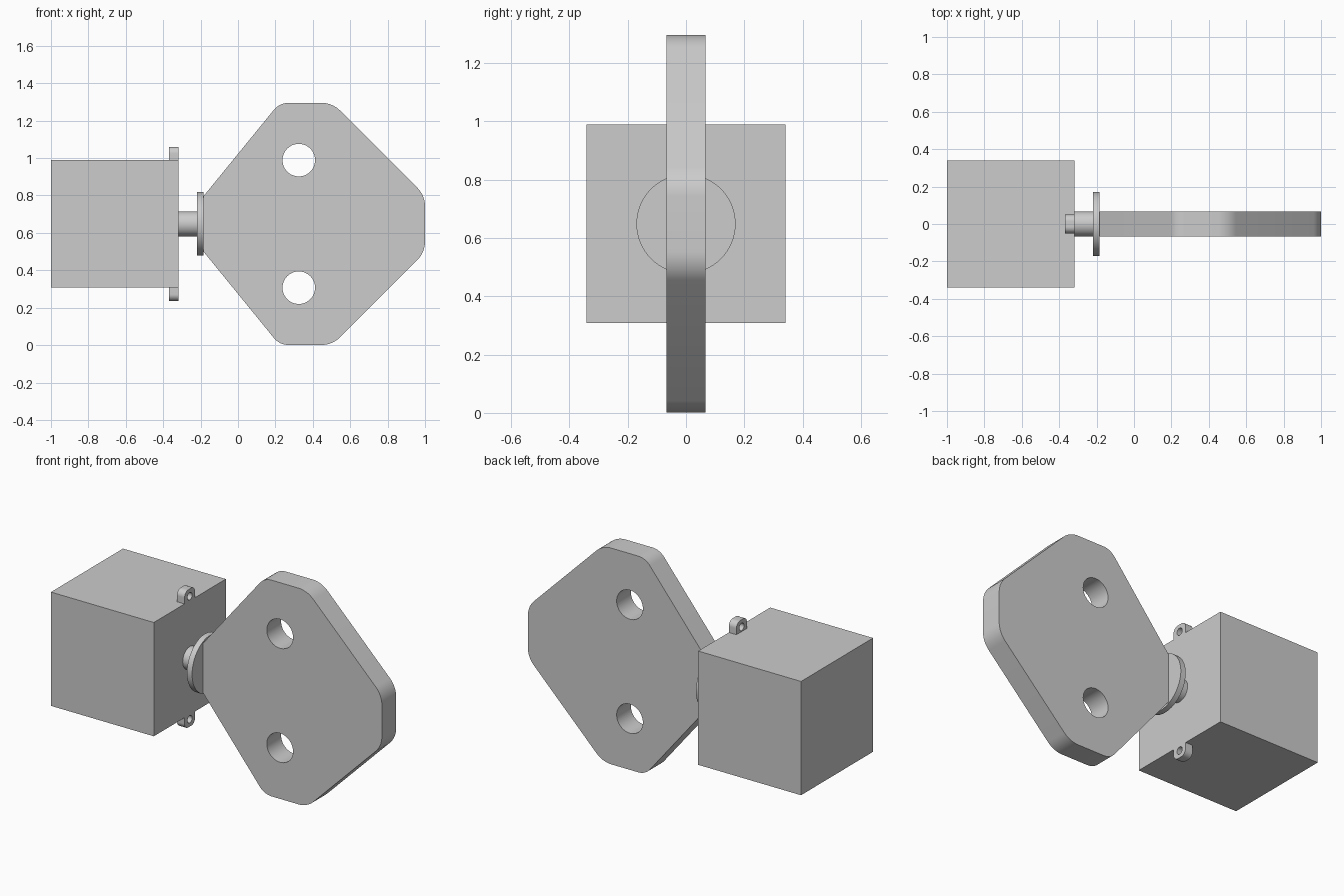
import bpy, bmesh, math
from mathutils import Vector

if "Cube" in bpy.data.objects:
    bpy.data.objects.remove(bpy.data.objects["Cube"])

grey = bpy.data.materials.new("plain grey")
grey.use_nodes = True
colour = (0.604, 0.604, 0.604, 1)
grey.diffuse_color = colour
grey.node_tree.nodes["Principled BSDF"].inputs["Base Color"].default_value = colour

MID = 0.648            # height of the shaft axis
QUARTER = math.pi / 2


def finish(ob, name):
    """Name, colour and smooth the active object."""
    ob.name = name
    ob.data.materials.clear()
    ob.data.materials.append(grey)
    bpy.ops.object.shade_smooth_by_angle(angle=math.radians(30))
    return ob


def circle(x, y, r, n=48):
    return [(x + r * math.cos(i * math.tau / n), y + r * math.sin(i * math.tau / n))
            for i in range(n)]


def rounded(corners, steps=8):
    """Outline from (x, y, radius) corners, each replaced by a tangent arc."""
    out = []
    for i, (x, y, r) in enumerate(corners):
        p = Vector((x, y))
        if not r:
            out.append((x, y))
            continue
        a = (Vector(corners[i - 1][:2]) - p).normalized()
        b = (Vector(corners[(i + 1) % len(corners)][:2]) - p).normalized()
        half = a.angle(b) / 2
        centre = p + (a + b).normalized() * (r / math.sin(half))
        start = p + a * (r / math.tan(half)) - centre
        end = p + b * (r / math.tan(half)) - centre
        for k in range(steps + 1):
            out.append(tuple(centre + start.lerp(end, k / steps).normalized() * r))
    return out


def plate(name, loops, thickness, location, rotation):
    """Extruded flat profile; loops after the first become holes."""
    curve = bpy.data.curves.new(name, "CURVE")
    curve.dimensions = "2D"
    curve.fill_mode = "BOTH"
    curve.extrude = thickness / 2
    for loop in loops:
        spline = curve.splines.new("POLY")
        spline.points.add(len(loop) - 1)
        for point, (x, y) in zip(spline.points, loop):
            point.co = (x, y, 0, 1)
        spline.use_cyclic_u = True
    ob = bpy.data.objects.new(name, curve)
    bpy.context.collection.objects.link(ob)
    ob.location, ob.rotation_euler = location, rotation
    bpy.ops.object.select_all(action="DESELECT")
    ob.select_set(True)
    bpy.context.view_layer.objects.active = ob
    bpy.ops.object.convert(target="MESH")
    ob = bpy.context.object
    bm = bmesh.new()
    bm.from_mesh(ob.data)
    bmesh.ops.remove_doubles(bm, verts=bm.verts, dist=1e-5)
    bmesh.ops.recalc_face_normals(bm, faces=bm.faces)
    bm.to_mesh(ob.data)
    bm.free()
    return finish(ob, name)


def rod(name, x0, x1, r):
    bpy.ops.mesh.primitive_cylinder_add(vertices=64, radius=r, depth=x1 - x0,
                                        location=((x0 + x1) / 2, 0, MID),
                                        rotation=(0, QUARTER, 0))
    return finish(bpy.context.object, name)


# Square block
bpy.ops.mesh.primitive_cube_add(size=0.681, location=(-0.6595, 0, MID))
finish(bpy.context.object, "block")

# Shaft and flange
rod("shaft", -0.33, -0.21, 0.067)
rod("flange", -0.219, -0.185, 0.17)

# Large plate with two through holes
upper = [(1.0, 0.152, 0.14), (0.505, 0.647, 0.14), (0.222, 0.647, 0.1), (-0.187, 0.145, 0)]
lower = [(x, -y, r) for x, y, r in reversed(upper)]
holes = [circle(0.325, s * 0.341, 0.087) for s in (1, -1)]
plate("handle_plate", [rounded(upper + lower)] + holes, 0.135, (0, 0, MID), (QUARTER, 0, 0))

# Small eyelets above and below the block
for side, s in (("upper", 1), ("lower", -1)):
    outline = rounded([(0.05, s * 0.34, 0), (0.05, s * 0.412, 0.035),
                       (-0.05, s * 0.412, 0.035), (-0.05, s * 0.34, 0)])
    plate(side + "_eyelet", [outline, circle(0, s * 0.368, 0.022, 24)], 0.05,
          (-0.344, 0, MID), (QUARTER, 0, QUARTER))
